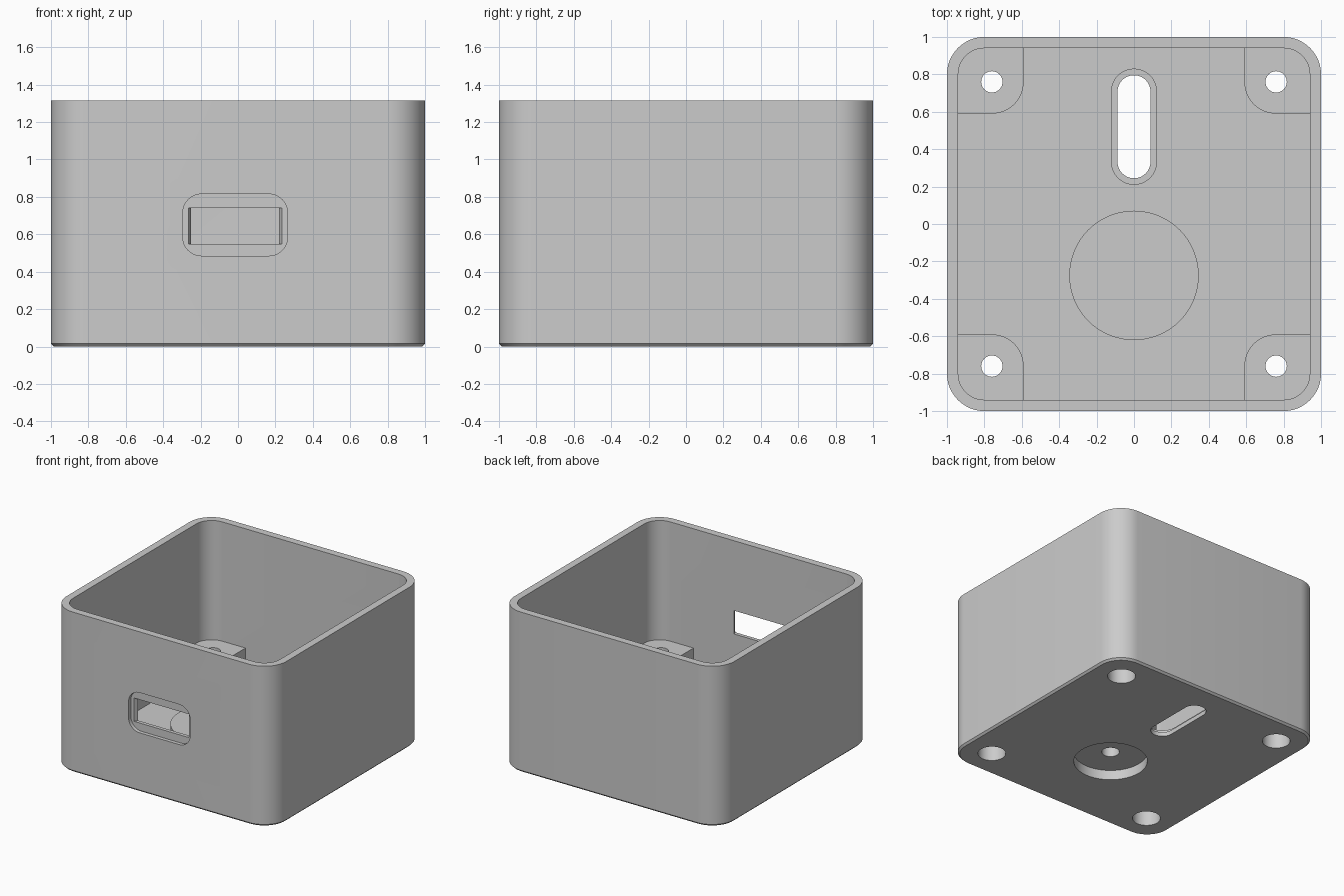
import bpy
import bmesh
from math import cos, sin, pi, radians
from mathutils import Matrix

cube = bpy.data.objects.get("Cube")
if cube:
    bpy.data.objects.remove(cube, do_unlink=True)

# Single plain grey material
grey = bpy.data.materials.new("plain grey")
grey.use_nodes = True
COLOUR = (0.6, 0.6, 0.6, 1)
grey.diffuse_color = COLOUR
grey.node_tree.nodes["Principled BSDF"].inputs["Base Color"].default_value = COLOUR

HEIGHT, WALL, FLOOR, BOSS_TOP = 1.315, 0.06, 0.07, 0.335
HOLE = 0.76


def rounded(cx, cy, hx, hy, radii, steps=12):
    """Outline of a rectangle; radii start at the +x +y corner, anticlockwise."""
    if not isinstance(radii, tuple):
        radii = (radii,) * 4
    points = []
    for i, (r, (sx, sy)) in enumerate(zip(radii, ((1, 1), (-1, 1), (-1, -1), (1, -1)))):
        px, py = cx + sx * (hx - r), cy + sy * (hy - r)
        n = steps if r else 0
        for k in range(n + 1):
            a = (i + (k / n if n else 0)) * pi / 2
            points.append((px + r * cos(a), py + r * sin(a)))
    return points


def circle(cx, cy, r, n=48):
    return [(cx + r * cos(2 * pi * k / n), cy + r * sin(2 * pi * k / n)) for k in range(n)]


def loft(name, sections, matrix=Matrix()):
    """Closed solid through matching outlines at rising heights."""
    bm = bmesh.new()
    rings = [[bm.verts.new((x, y, z)) for x, y in outline] for outline, z in sections]
    count = len(rings[0])
    for low, high in zip(rings, rings[1:]):
        for i in range(count):
            j = (i + 1) % count
            bm.faces.new((low[i], low[j], high[j], high[i]))
    bm.faces.new(rings[0][::-1])
    bm.faces.new(rings[-1])
    bm.transform(matrix)
    bmesh.ops.recalc_face_normals(bm, faces=bm.faces[:])
    mesh = bpy.data.meshes.new(name)
    bm.to_mesh(mesh)
    bm.free()
    mesh.materials.append(grey)
    obj = bpy.data.objects.new(name, mesh)
    bpy.context.collection.objects.link(obj)
    return obj


def prism(name, outline, z0, z1, matrix=Matrix()):
    return loft(name, [(outline, z0), (outline, z1)], matrix)


# Outer shell with a small chamfer round the base
chamfer = 0.015
side = rounded(0, 0, 1, 1, 0.2)
box = loft("enclosure", [(rounded(0, 0, 1 - chamfer, 1 - chamfer, 0.2 - chamfer), 0),
                         (side, chamfer), (side, HEIGHT)])
bpy.context.view_layer.objects.active = box
box.select_set(True)


def combine(part, operation):
    mod = box.modifiers.new(part.name, "BOOLEAN")
    mod.operation, mod.object, mod.solver = operation, part, "EXACT"
    bpy.ops.object.modifier_apply(modifier=mod.name)
    bpy.data.objects.remove(part, do_unlink=True)


def cut(part):
    combine(part, "DIFFERENCE")


def add(part):
    combine(part, "UNION")


# Open cavity
inner = 1 - WALL
cut(prism("cavity", rounded(0, 0, inner, inner, 0.2 - WALL), FLOOR, HEIGHT + 0.1))

# Corner screw posts, rooted in the walls and floor
corners = [(1, 1), (-1, 1), (-1, -1), (1, -1)]
for i, (sx, sy) in enumerate(corners):
    radii = [0, 0, 0, 0]
    radii[i] = radii[(i + 2) % 4] = 0.17
    add(prism("post", rounded(sx * 0.78, sy * 0.78, 0.19, 0.19, tuple(radii)),
              FLOOR / 2, BOSS_TOP))

# Round boss on the floor
add(prism("round_boss", circle(0, -0.275, 0.346, 64), FLOOR / 2, BOSS_TOP))

# Screw holes with wide counterbores from below
for sx, sy in corners:
    cut(prism("screw_hole", circle(sx * HOLE, sy * HOLE, 0.057, 32), -0.1, 0.5))
    cut(prism("counterbore", circle(sx * HOLE, sy * HOLE, 0.105, 32), -0.1, 0.2))

# Round recess and blind hole under the boss
cut(prism("base_recess", circle(0, -0.275, 0.277, 64), -0.1, 0.08))
cut(prism("blind_hole", circle(0, -0.275, 0.067, 32), -0.1, 0.25))

# Stepped slot through the floor
cut(prism("slot", rounded(0, 0.52, 0.088, 0.275, 0.087), -0.1, 0.15))
cut(prism("slot_step", rounded(0, 0.52, 0.12, 0.308, 0.119), FLOOR / 2, 0.15))

# Front port: shallow rounded recess and a tapered opening
front = Matrix.Rotation(radians(90), 4, "X")
cut(prism("port_recess", rounded(-0.015, 0.65, 0.28, 0.165, 0.1), 0.97, 1.1, front))
cut(loft("port_opening", [(rounded(-0.015, 0.645, 0.23, 0.096, 0), 0.93),
                          (rounded(-0.015, 0.645, 0.255, 0.096, 0), 0.98)], front))

bpy.ops.object.shade_smooth_by_angle(angle=radians(30))
